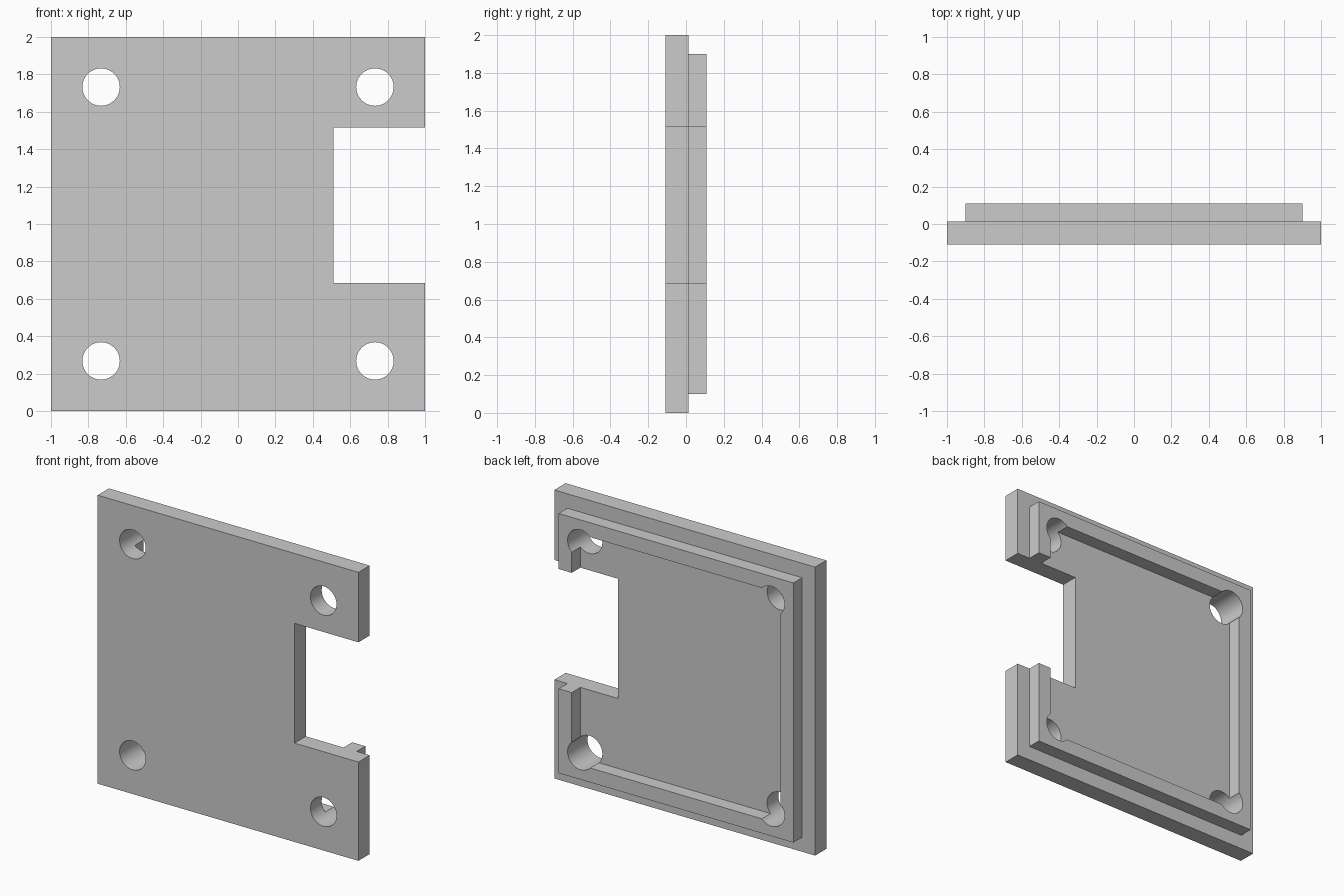
import bpy
from math import radians

if "Cube" in bpy.data.objects:
    bpy.data.objects.remove(bpy.data.objects["Cube"])

Y_FRONT, Y_STEP, Y_BACK = -0.109, 0.014, 0.109


def box(name, x, y, z):
    """Box from (min, max) ranges."""
    bpy.ops.mesh.primitive_cube_add(size=1, location=[sum(r) / 2 for r in (x, y, z)])
    ob = bpy.context.object
    ob.name = name
    ob.scale = [r[1] - r[0] for r in (x, y, z)]
    bpy.ops.object.transform_apply(location=True, rotation=True, scale=True)
    return ob


def combine(target, tool, operation):
    """Apply a boolean and remove the tool object."""
    tool.hide_render = True
    bpy.ops.object.select_all(action='DESELECT')
    bpy.context.view_layer.objects.active = target
    target.select_set(True)
    mod = target.modifiers.new(operation.lower(), 'BOOLEAN')
    mod.operation = operation
    mod.solver = 'EXACT'
    mod.object = tool
    bpy.ops.object.modifier_apply(modifier=mod.name)
    bpy.data.objects.remove(tool)


# Face plate
plate = box("cover_plate", (-1, 1), (Y_FRONT, Y_STEP), (0, 2))

# Raised rim on the back, open in the middle
rim = box("rim", (-0.9, 0.9), (-0.03, Y_BACK), (0.1, 1.9))
combine(rim, box("pocket_cutter", (-0.8, 0.8), (-0.3, 0.3), (0.2, 1.8)), 'DIFFERENCE')
combine(plate, rim, 'UNION')

# Side notch through plate and rim
combine(plate, box("notch_cutter", (0.51, 1.2), (-0.3, 0.3), (0.685, 1.515)), 'DIFFERENCE')

# Four corner screw holes
for sx in (-1, 1):
    for sz in (-1, 1):
        bpy.ops.mesh.primitive_cylinder_add(
            vertices=48, radius=0.1, depth=0.6,
            location=(sx * 0.732, 0, 1 + sz * 0.732), rotation=(radians(90), 0, 0))
        hole = bpy.context.object
        hole.name = "hole_cutter"
        combine(plate, hole, 'DIFFERENCE')

# Smooth hole walls, sharp edges elsewhere
bpy.ops.object.select_all(action='DESELECT')
plate.select_set(True)
bpy.context.view_layer.objects.active = plate
bpy.ops.object.shade_smooth_by_angle(angle=radians(30))
